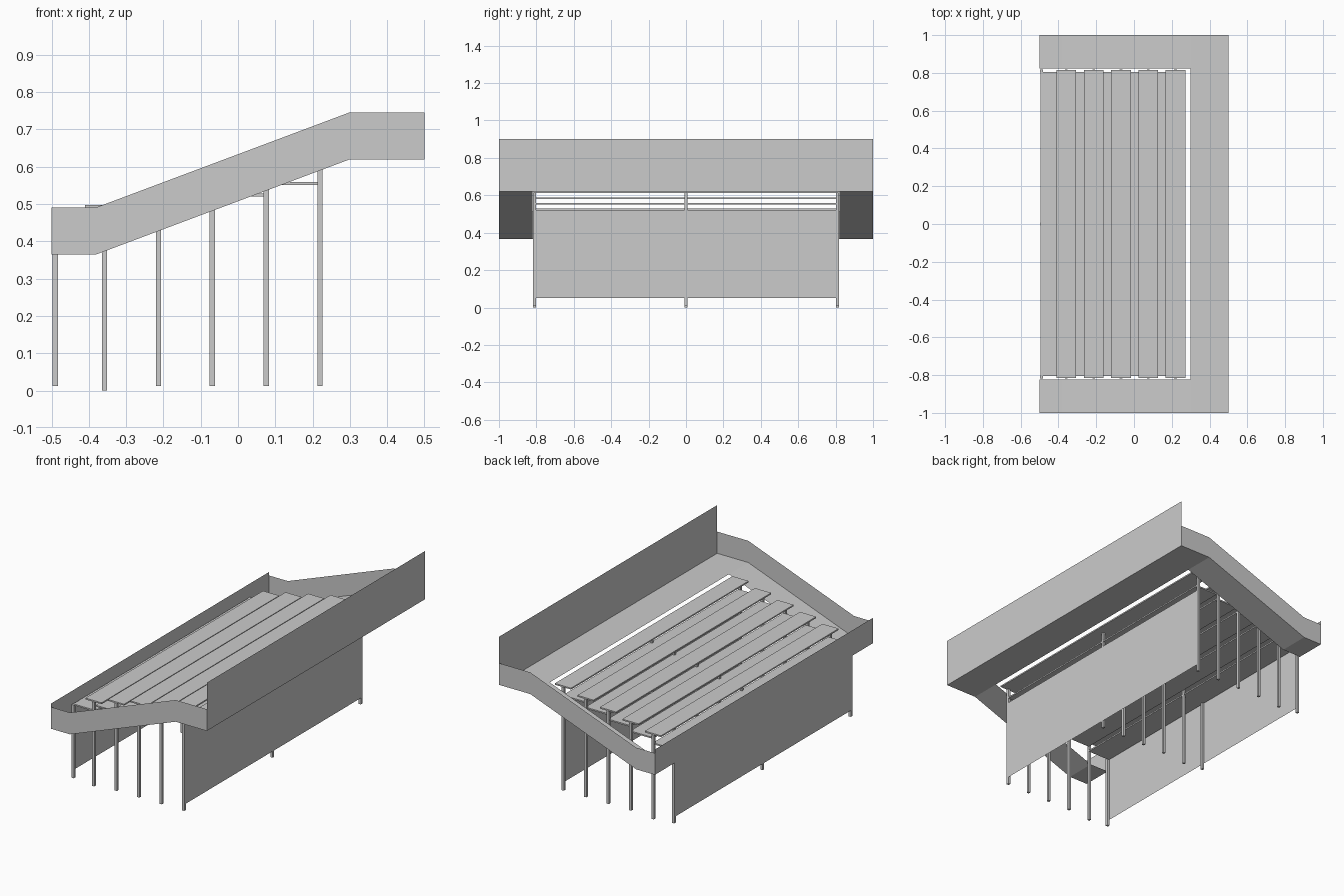
import bpy

if "Cube" in bpy.data.objects:
    bpy.data.objects.remove(bpy.data.objects["Cube"])


def mesh_object(name, verts, faces):
    me = bpy.data.meshes.new(name)
    me.from_pydata(verts, [], faces)
    me.update()
    ob = bpy.data.objects.new(name, me)
    bpy.context.collection.objects.link(ob)
    return ob


def box(name, x0, x1, y0, y1, z0, z1):
    v = [(x, y, z) for x in (x0, x1) for y in (y0, y1) for z in (z0, z1)]
    f = [(0, 1, 3, 2), (4, 6, 7, 5), (0, 4, 5, 1),
         (2, 3, 7, 6), (0, 2, 6, 4), (1, 5, 7, 3)]
    return mesh_object(name, v, f)


def strip(name, line_a, line_b):
    """Thin sheet joining two matching polylines."""
    n = len(line_a)
    faces = [(i, i + 1, n + i + 1, n + i) for i in range(n - 1)]
    return mesh_object(name, list(line_a) + list(line_b), faces)


def wall(name, x, half, z0, z1):
    return strip(name, [(x, -half, z0), (x, half, z0)], [(x, -half, z1), (x, half, z1)])


# Side walkways and their parapets follow one sloped profile
slope = [(-0.5, 0.365), (-0.38, 0.365), (0.3, 0.62)]
full = slope + [(0.5, 0.62)]
for side, label in ((-1, "front"), (1, "back")):
    strip(label + "_side_walkway",
          [(x, side, z) for x, z in slope],
          [(x, side * 0.822, z) for x, z in slope])
    strip(label + "_side_parapet",
          [(x, side, z) for x, z in full],
          [(x, side, z + 0.126) for x, z in full])

# Top landing, tall rear parapet and low front parapet
strip("top_landing", [(0.3, -1, 0.62), (0.3, 1, 0.62)], [(0.5, -1, 0.62), (0.5, 1, 0.62)])
wall("tall_parapet", 0.5, 1, 0.62, 0.9)
wall("low_parapet", -0.5, 1, 0.365, 0.512)

# Stepped rows: seat board above a foot board
ROWS = 5
for i in range(ROWS):
    x = -0.358 + i * 0.1445
    rise = i * 0.0305
    box(f"seat_board_{i}", x - 0.052, x + 0.052, -0.815, 0.815,
        0.489 + rise, 0.497 + rise)
    box(f"foot_board_{i}", x - 0.137, x + 0.007, -0.805, 0.805,
        0.429 + rise, 0.437 + rise)
    # Posts under each seat
    for y in (-0.81, 0, 0.81):
        box(f"seat_post_{i}", x - 0.007, x + 0.007, y - 0.007, y + 0.007,
            0.0 if i == 0 else 0.012, 0.489 + rise)

# Posts under the front edge of the lowest foot board
for y in (-0.81, 0, 0.81):
    box("front_post", -0.497, -0.483, y - 0.007, y + 0.007, 0.012, 0.437)

# Skirt panels closing the understructure at both ends
wall("rear_panel", 0.228, 0.815, 0.05, 0.522)
wall("front_panel", -0.498, 0.815, 0.05, 0.43)
